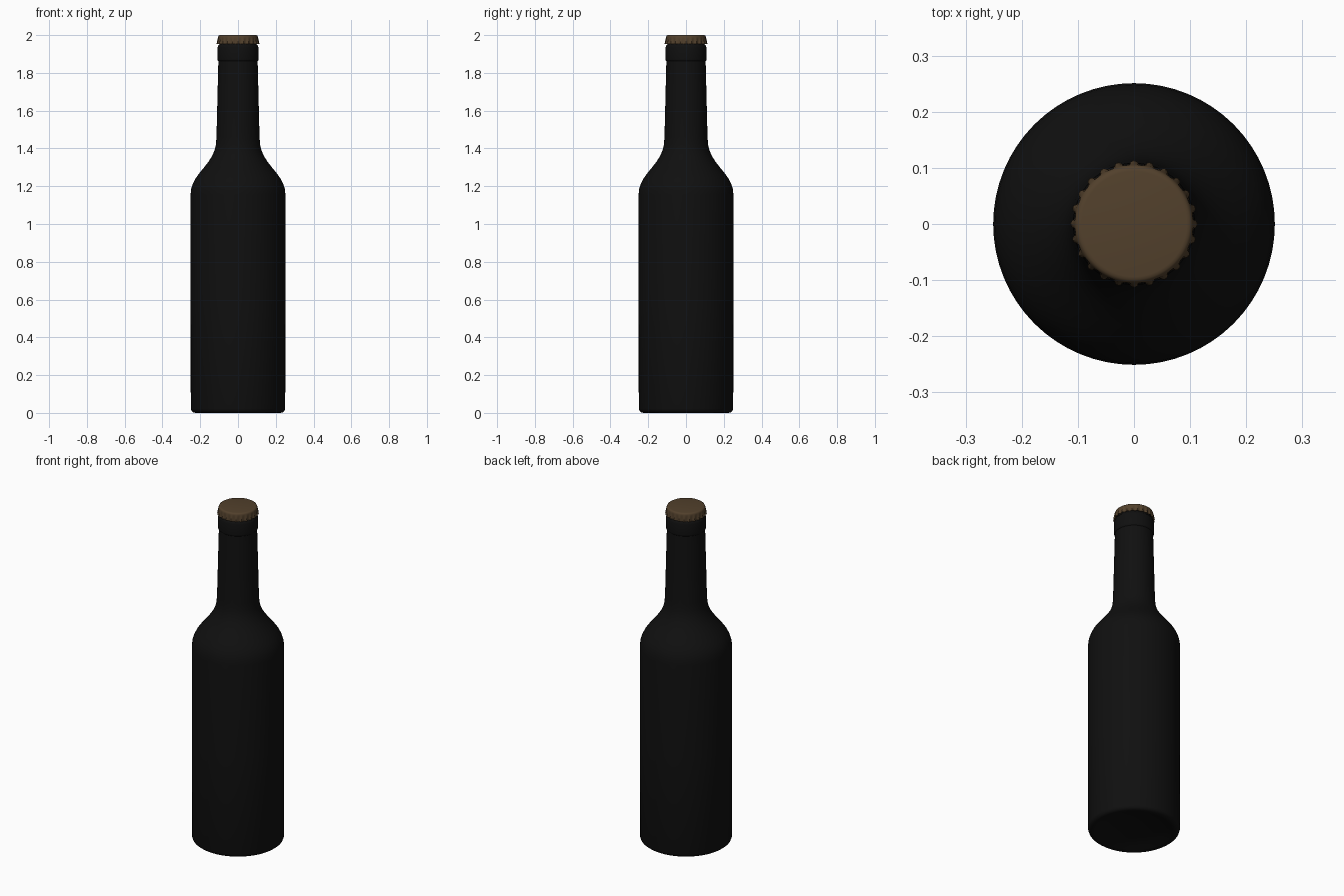
import bpy, math

if "Cube" in bpy.data.objects:
    bpy.data.objects.remove(bpy.data.objects["Cube"])


def material(name, rgb):
    m = bpy.data.materials.new(name)
    m.diffuse_color = (*rgb, 1)
    m.use_nodes = True
    m.node_tree.nodes["Principled BSDF"].inputs["Base Color"].default_value = m.diffuse_color
    return m


def lathe(name, rings, segments, mat, angle, radius_fn):
    """Skin a stack of rings; first and last rings are capped."""
    verts, faces = [], []
    for ring in rings:
        for i in range(segments):
            a = math.tau * i / segments + math.pi / 2
            r = radius_fn(ring, i)
            verts.append((r * math.cos(a), r * math.sin(a), ring[1]))
    for k in range(len(rings) - 1):
        for i in range(segments):
            j = (i + 1) % segments
            faces.append((k * segments + i, k * segments + j,
                          (k + 1) * segments + j, (k + 1) * segments + i))
    faces.append(tuple(reversed(range(segments))))
    top = (len(rings) - 1) * segments
    faces.append(tuple(range(top, top + segments)))
    mesh = bpy.data.meshes.new(name)
    mesh.from_pydata(verts, [], faces)
    mesh.materials.append(mat)
    obj = bpy.data.objects.new(name, mesh)
    bpy.context.collection.objects.link(obj)
    bpy.ops.object.select_all(action='DESELECT')
    bpy.context.view_layer.objects.active = obj
    obj.select_set(True)
    bpy.ops.object.shade_smooth_by_angle(angle=math.radians(angle))
    return obj


glass = material("dark_glass", (0.005, 0.005, 0.005))
metal = material("bronze_metal", (0.085, 0.052, 0.025))

# Bottle: punted base, straight body, S-curved shoulder, tapered neck, lip
bottle_profile = [
    (0.04, 0.035), (0.12, 0.028), (0.18, 0.015), (0.21, 0.004), (0.225, 0.0),
    (0.237, 0.003), (0.246, 0.010), (0.25, 0.022),
    (0.251, 0.6), (0.251, 1.155), (0.248, 1.185), (0.240, 1.212),
    (0.227, 1.238), (0.207, 1.266), (0.181, 1.298), (0.156, 1.33),
    (0.137, 1.36), (0.124, 1.39), (0.117, 1.42), (0.114, 1.46),
    (0.109, 1.66), (0.104, 1.862),
    (0.108, 1.866), (0.109, 1.872), (0.108, 1.935), (0.105, 1.945),
    (0.098, 1.952), (0.094, 1.985)]
lathe("bottle", bottle_profile, 64, glass, 40, lambda ring, i: ring[0])

# Crown cap: rings of (radius, height, crimp depth), teeth flare to the rim
TEETH, STEPS = 24, 6
crimp = [1.0, 0.7, 0.2, 0.0, 0.2, 0.7]
cap_profile = [
    (0.098, 1.962, 0.0), (0.101, 1.953, 0.006), (0.105, 1.952, 0.009),
    (0.105, 1.962, 0.007), (0.105, 1.975, 0.004), (0.1055, 1.986, 0.001),
    (0.105, 1.991, 0.0), (0.103, 1.996, 0.0), (0.099, 1.999, 0.0),
    (0.094, 2.0, 0.0)]
lathe("crown_cap", cap_profile, TEETH * STEPS, metal, 35,
      lambda ring, i: ring[0] + ring[2] * crimp[i % STEPS])
